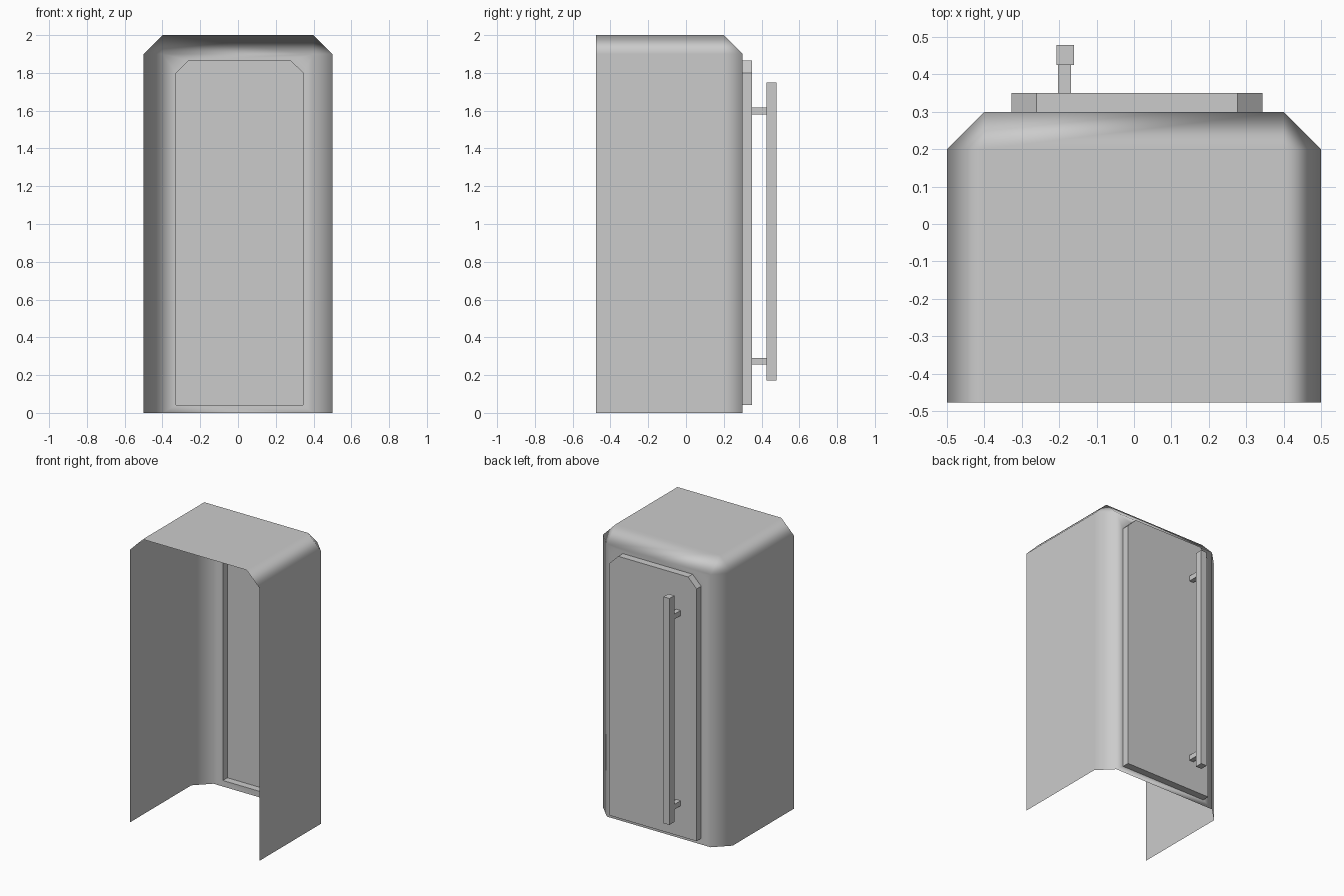
import bpy, bmesh
from mathutils import Vector

if "Cube" in bpy.data.objects:
    bpy.data.objects.remove(bpy.data.objects["Cube"])

FRONT, BACK, DOOR = -0.477, 0.3, 0.35
door_outline = [(-0.327, 0.042), (0.344, 0.042), (0.344, 1.8),
                (0.277, 1.866), (-0.261, 1.866), (-0.327, 1.8)]


def finish(bm, name):
    mesh = bpy.data.meshes.new(name)
    bm.to_mesh(mesh)
    bm.free()
    ob = bpy.data.objects.new(name, mesh)
    bpy.context.collection.objects.link(ob)
    return ob


def box_bm(lo, hi):
    bm = bmesh.new()
    bmesh.ops.create_cube(bm, size=1)
    lo, hi = Vector(lo), Vector(hi)
    for v in bm.verts:
        v.co = [a + (b - a) * (c + 0.5) for a, b, c in zip(lo, hi, v.co)]
    return bm


def outline_loop(bm, y):
    return [bm.verts.new((x, y, z)) for x, z in door_outline]


# Shell: box with chamfered sides, top and back, open at front and bottom
bm = box_bm((-0.5, FRONT, 0), (0.5, BACK, 2))
chamfered = []
for e in bm.edges:
    m = (e.verts[0].co + e.verts[1].co) / 2
    side, top, back = abs(m.x) > 0.4, m.z > 1.9, m.y > 0.2
    if side + top + back == 2 and m.y > FRONT + 0.1 and m.z > 0.1:
        chamfered.append(e)
bmesh.ops.bevel(bm, geom=chamfered, offset=0.1, offset_type='OFFSET',
                segments=1, affect='EDGES')


def all_at(f, axis, value):
    return all(abs(v.co[axis] - value) < 1e-4 for v in f.verts)


bm.faces.ensure_lookup_table()
open_faces = [f for f in bm.faces if all_at(f, 1, FRONT) or all_at(f, 2, 0)]
back_face = next(f for f in bm.faces if all_at(f, 1, BACK))
rim = list(back_face.edges)
bmesh.ops.delete(bm, geom=open_faces + [back_face], context='FACES_ONLY')

# Back panel around the door opening
loop = outline_loop(bm, BACK)
rim += [bm.edges.new((loop[i], loop[i - 1])) for i in range(len(loop))]
bmesh.ops.triangle_fill(bm, edges=rim, use_beauty=True, normal=(0, 1, 0))
loose = [e for e in bm.edges if not e.link_faces]
bmesh.ops.delete(bm, geom=loose, context='EDGES')
bmesh.ops.recalc_face_normals(bm, faces=bm.faces)
for f in bm.faces:
    f.smooth = True
shell = finish(bm, "cabinet_shell")
wn = shell.modifiers.new("weighted_normals", 'WEIGHTED_NORMAL')
wn.weight = 100

# Door: raised panel, hollow towards the inside
bm = bmesh.new()
inner, outer = outline_loop(bm, BACK), outline_loop(bm, DOOR)
bm.faces.new(outer[::-1])
for i in range(len(inner)):
    bm.faces.new((inner[i - 1], outer[i - 1], outer[i], inner[i]))
# make each face point away from the door's inside
centre = Vector((0, BACK, 1))
for f in bm.faces:
    f.normal_update()
    if f.normal.dot(f.calc_center_median() - centre) < 0:
        f.normal_flip()
finish(bm, "door_panel")

# Handle bar and its two posts
finish(box_bm((-0.207, 0.425, 0.172), (-0.161, 0.478, 1.75)), "handle_bar")
for name, z in (("lower", 0.255), ("upper", 1.581)):
    finish(box_bm((-0.203, DOOR, z), (-0.169, 0.425, z + 0.036)),
           name + "_handle_post")
